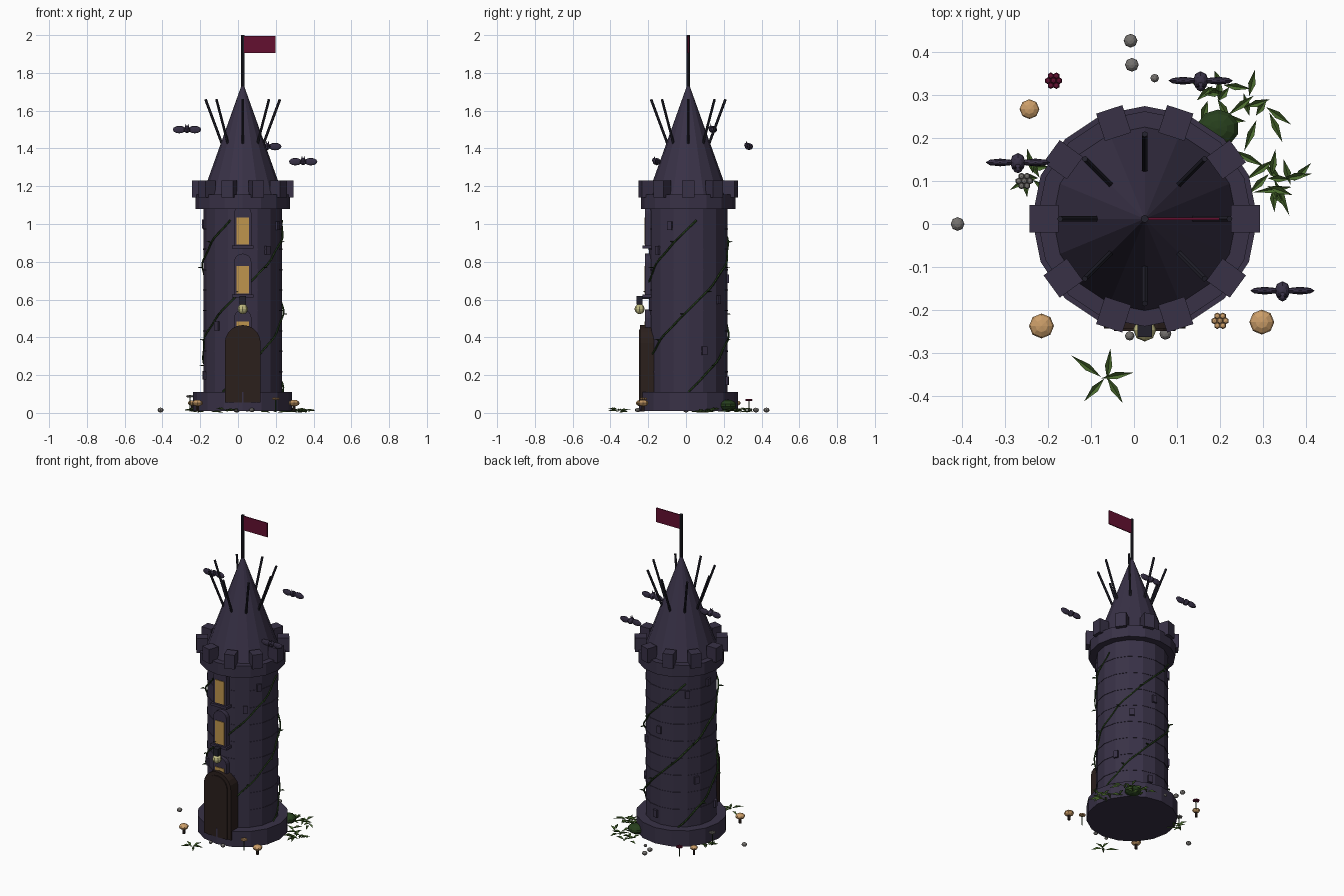
import bpy, bmesh, math, random
from mathutils import Vector, Matrix

if "Cube" in bpy.data.objects:
    bpy.data.objects.remove(bpy.data.objects["Cube"])

random.seed(4)
CX, CY = 0.025, 0.012          # tower axis


def mat(name, rgb):
    m = bpy.data.materials.new(name)
    m.diffuse_color = (*rgb, 1)
    m.use_nodes = True
    m.node_tree.nodes["Principled BSDF"].inputs["Base Color"].default_value = m.diffuse_color
    return m


STONE = mat("dusk_stone", (0.040, 0.031, 0.062))
WOOD = mat("dark_wood", (0.024, 0.014, 0.012))
IRON = mat("dark_iron", (0.016, 0.015, 0.025))
GLASS = mat("amber_glass", (0.52, 0.30, 0.075))
GLOW = mat("lantern_glow", (0.52, 0.49, 0.22))
RED = mat("crimson", (0.125, 0.005, 0.030))
VINE = mat("vine_green", (0.020, 0.050, 0.012))
LEAF = mat("leaf_green", (0.075, 0.16, 0.030))
TAN = mat("mushroom_tan", (0.60, 0.34, 0.14))
GREY = mat("pebble_grey", (0.18, 0.17, 0.16))


def finish(name, bm, m):
    bmesh.ops.recalc_face_normals(bm, faces=bm.faces)
    me = bpy.data.meshes.new(name)
    bm.to_mesh(me)
    bm.free()
    me.materials.append(m)
    ob = bpy.data.objects.new(name, me)
    bpy.context.collection.objects.link(ob)
    return ob


def cone(name, m, r1, r2, z0, z1, x=CX, y=CY, n=16):
    bm = bmesh.new()
    bmesh.ops.create_cone(bm, cap_ends=True, segments=n, radius1=r1, radius2=r2, depth=z1 - z0,
                          matrix=Matrix.Translation((x, y, (z0 + z1) / 2)))
    return finish(name, bm, m)


def add_box(bm, c, size, rot=0.0):
    bmesh.ops.create_cube(bm, size=1, matrix=Matrix.Translation(c) @ Matrix.Rotation(rot, 4, 'Z')
                          @ Matrix.Diagonal((*size, 1)))


def add_ball(bm, c, size, u=8, v=6):
    bmesh.ops.create_uvsphere(bm, u_segments=u, v_segments=v, radius=1,
                              matrix=Matrix.Translation(c) @ Matrix.Diagonal((*size, 1)))


def add_rod(bm, a, b, r, n=6):
    a, b = Vector(a), Vector(b)
    rot = (b - a).to_track_quat('Z', 'Y').to_matrix().to_4x4()
    bmesh.ops.create_cone(bm, cap_ends=True, segments=n, radius1=r, radius2=r, depth=(b - a).length,
                          matrix=Matrix.Translation((a + b) / 2) @ rot)


def add_leaf(bm, p, ang, length, width, rise):
    """Narrow pointed leaf, slightly folded."""
    d = Vector((math.cos(ang), math.sin(ang), 0))
    s = Vector((-d.y, d.x, 0)) * width / 2
    p = Vector(p)
    mid = p + d * length * 0.45 + Vector((0, 0, rise))
    v = [bm.verts.new(q) for q in (p, mid + s, p + d * length + Vector((0, 0, rise * 0.4)), mid - s)]
    bm.faces.new((v[0], v[1], v[2]))
    bm.faces.new((v[0], v[2], v[3]))


def polar(r, deg, z):
    a = math.radians(deg)
    return Vector((CX + r * math.cos(a), CY + r * math.sin(a), z))


def arch_slab(name, m, half, z0, zs, y0, y1):
    """Arched slab: straight sides to zs, round top of radius half."""
    pts = [(-half, z0), (half, z0)] + [(half * math.cos(math.pi * i / 10), zs + half * math.sin(math.pi * i / 10))
                                       for i in range(11)]
    bm = bmesh.new()
    f = bm.faces.new([bm.verts.new((CX + x, y0, z)) for x, z in pts])
    ext = bmesh.ops.extrude_face_region(bm, geom=[f])["geom"]
    bmesh.ops.translate(bm, vec=(0, y1 - y0, 0), verts=[e for e in ext if isinstance(e, bmesh.types.BMVert)])
    return finish(name, bm, m)


# Tower body
cone("tower_base", STONE, 0.262, 0.262, 0.01, 0.11)
cone("tower_shaft", STONE, 0.207, 0.207, 0.10, 1.10)
cone("crown", STONE, 0.25, 0.25, 1.08, 1.155)
cone("roof", STONE, 0.215, 0.006, 1.15, 1.735)
for i in range(1, 9):
    z = 0.11 + i * 0.108
    cone("stone_course", STONE, 0.2095, 0.2095, z - 0.003, z + 0.003)

# Battlements
bm = bmesh.new()
for i in range(10):
    add_box(bm, polar(0.234, i * 36, 1.186), (0.067, 0.064, 0.09), math.radians(i * 36))
finish("battlements", bm, STONE)

# Protruding bricks
bm = bmesh.new()
for a, z in ((-131, .46), (-51, .86), (-165, .2), (-28, .99), (24, .33), (80, .17),
             (135, .95), (88, .71), (174, 1.0), (150, .4), (50, .6)):
    add_box(bm, polar(0.205, a, z), (0.022, 0.028, 0.045), math.radians(a))
finish("loose_bricks", bm, STONE)

# Roof spikes, pole and flag
bm = bmesh.new()
for i in range(8):
    add_rod(bm, polar(0.108, i * 45, 1.42), polar(0.197, i * 45, 1.66), 0.007)
finish("roof_spikes", bm, IRON)
cone("flag_pole", IRON, 0.009, 0.009, 1.70, 2.0, n=8)
bm = bmesh.new()
add_box(bm, (0.116, CY, 1.95), (0.166, 0.006, 0.09))
finish("flag", bm, RED)

# Windows on the front
for top in (1.035, 0.777, 0.482):
    arch_slab("window_frame", STONE, 0.046, top - 0.15, top + 0.02, -0.217, -0.17)
    bm = bmesh.new()
    add_box(bm, (CX, -0.217, top - 0.072), (0.066, 0.008, 0.145))
    finish("window_pane", bm, GLASS)
    bm = bmesh.new()
    add_box(bm, (CX, -0.205, top - 0.158), (0.114, 0.05, 0.016))
    finish("window_sill", bm, STONE)

# Door with frame
arch_slab("door_frame", WOOD, 0.095, 0.055, 0.37, -0.243, -0.17)
arch_slab("door", WOOD, 0.072, 0.055, 0.37, -0.249, -0.20)

# Lantern above the door
bm = bmesh.new()
add_ball(bm, (CX, -0.246, 0.55), (0.027, 0.027, 0.027))
finish("lantern_globe", bm, GLOW)
bm = bmesh.new()
add_box(bm, (CX, -0.246, 0.597), (0.034, 0.034, 0.045))
add_box(bm, (CX, -0.215, 0.61), (0.014, 0.06, 0.014))
finish("lantern_bracket", bm, IRON)

# Climbing vines with leaves
leaves = bmesh.new()
for k in range(3):
    cu = bpy.data.curves.new("vine", 'CURVE')
    cu.dimensions = '3D'
    cu.bevel_depth = 0.005
    cu.bevel_resolution = 0
    sp = cu.splines.new('POLY')
    sp.points.add(40)
    for i, p in enumerate(sp.points):
        t = i / 40
        p.co = (*polar(0.212 + 0.005 * math.sin(i * 1.1), k * 120 + 252 * t, 0.11 + 0.91 * t), 1)
    cu.materials.append(VINE)
    bpy.context.collection.objects.link(bpy.data.objects.new("vine", cu))
    for t in (0.15, 0.3, 0.45, 0.58, 0.72, 0.87):
        a = k * 120 + 252 * t
        add_leaf(leaves, polar(0.212, a, 0.11 + 0.91 * t), math.radians(a + random.uniform(-50, 50)),
                 0.035, 0.016, 0.008)
finish("vine_leaves", leaves, VINE)

# Bats
for x, y, z in ((0.155, 0.333, 1.41), (-0.27, 0.143, 1.50), (0.345, -0.155, 1.33)):
    bm = bmesh.new()
    add_ball(bm, (x, y, z), (0.018, 0.022, 0.018))
    add_ball(bm, (x, y - 0.012, z + 0.008), (0.012, 0.013, 0.012))
    for s in (-1, 1):
        add_ball(bm, (x + s * 0.041, y, z), (0.034, 0.009, 0.020))
        bmesh.ops.create_cone(bm, cap_ends=True, segments=4, radius1=0.005, radius2=0, depth=0.016,
                              matrix=Matrix.Translation((x + s * 0.006, y - 0.012, z + 0.023)))
    finish("bat", bm, STONE)

# Mushrooms
for x, y, r in ((-0.215, -0.237, 0.029), (0.297, -0.228, 0.029), (-0.243, 0.267, 0.023)):
    cone("mushroom_stem", WOOD, r * 0.3, r * 0.3, 0.008, 0.05, x, y, 6)
    bm = bmesh.new()
    add_ball(bm, (x, y, 0.052), (r, r, r * 0.6))
    finish("mushroom_cap", bm, TAN)

# Small flowers
for x, y, z, m in ((0.2, -0.225, 0.075, TAN), (-0.187, 0.333, 0.068, RED), (-0.255, 0.1, 0.088, GREY)):
    cone("flower_stem", VINE, 0.003, 0.003, 0.008, z, x, y, 5)
    bm = bmesh.new()
    add_ball(bm, (x, y, z), (0.008, 0.008, 0.007), 6, 4)
    for i in range(6):
        a = i * math.pi / 3
        add_ball(bm, (x + 0.013 * math.cos(a), y + 0.013 * math.sin(a), z), (0.008, 0.008, 0.006), 6, 4)
    finish("flower", bm, m)

# Pebbles
bm = bmesh.new()
for x, y, r in ((-.008, .426, .016), (-.005, .37, .016), (.048, .339, .01), (-.41, 0, .016),
                (-.01, -.26, .011), (.073, -.255, .014)):
    add_ball(bm, (x, y, 0.015), (r, r, 0.6 * r + 0.003))
finish("pebbles", bm, GREY)

# Bush
bm = bmesh.new()
add_ball(bm, (0.195, 0.222, 0.04), (0.05, 0.045, 0.03), 10, 7)
finish("bush", bm, VINE)

# Leafy ground tufts: centre, leaf count, spread of leaf bases, leaf length
bm = bmesh.new()
for x, y, n, spread, length in ((-.07, -.355, 5, .01, .08), (.335, .12, 14, .035, .085), (.285, .27, 9, .035, .075),
                                (.19, .305, 10, .02, .06), (-.235, .12, 8, .02, .06)):
    for i in range(n):
        a = 2 * math.pi * i / n + random.uniform(-0.3, 0.3)
        add_leaf(bm, (x + random.uniform(-spread, spread), y + random.uniform(-spread, spread),
                      random.uniform(0.0, 0.018)), a, length * random.uniform(0.6, 1.1), 0.017, 0.012)
finish("ground_leaves", bm, LEAF)
